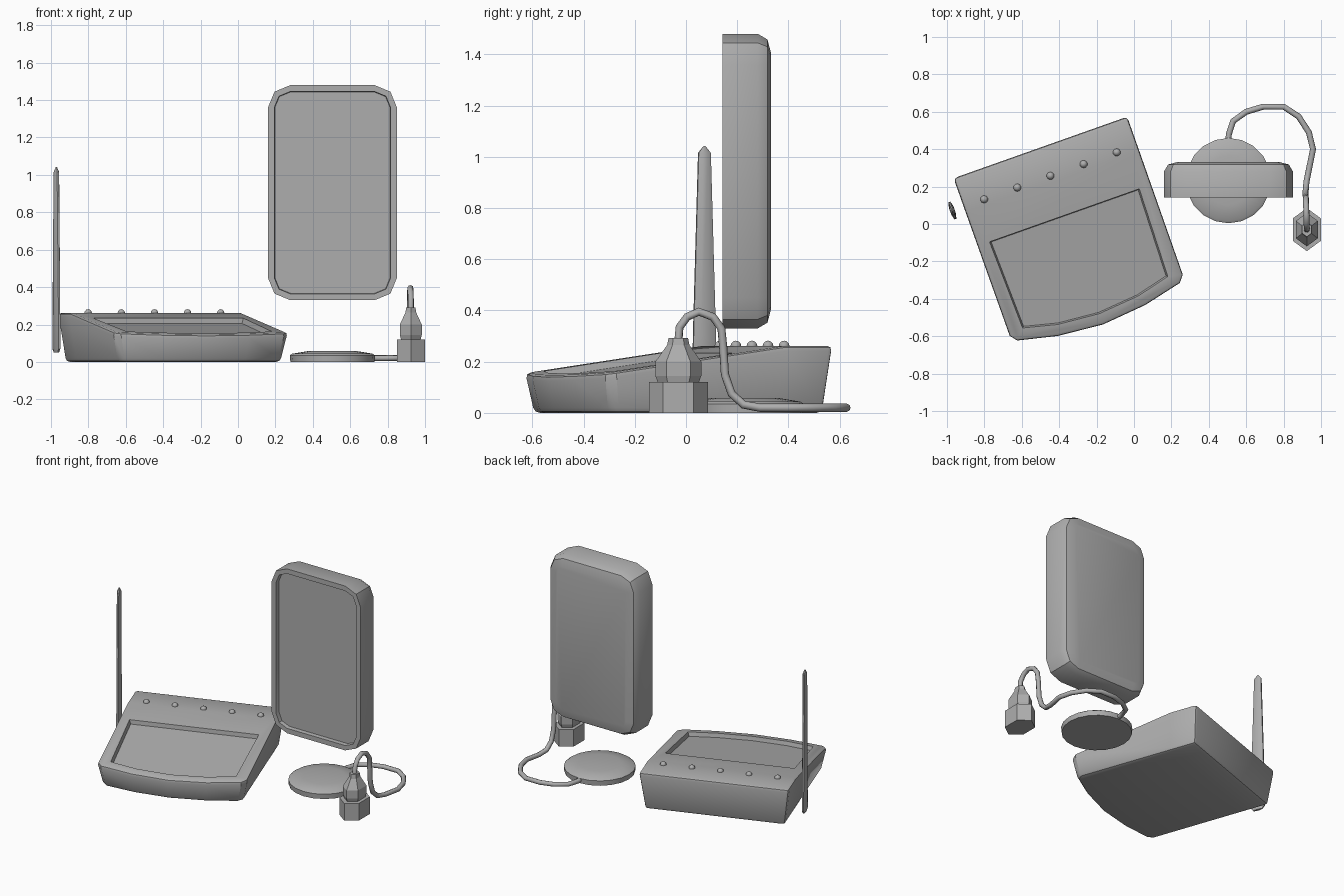
import bpy, bmesh, math
from math import cos, sin, pi, radians

if "Cube" in bpy.data.objects:
    bpy.data.objects.remove(bpy.data.objects["Cube"])

grey = bpy.data.materials.new("plain_grey")
grey.diffuse_color = (0.42, 0.42, 0.42, 1)
grey.use_nodes = True
grey.node_tree.nodes["Principled BSDF"].inputs["Base Color"].default_value = grey.diffuse_color
ANGLE = radians(19.5)          # the tray and its antenna are turned
TRAY = (-0.316, -0.112, 0)


def make(name, verts, faces):
    me = bpy.data.meshes.new(name)
    me.from_pydata(verts, [], faces)
    bm = bmesh.new()
    bm.from_mesh(me)
    bmesh.ops.recalc_face_normals(bm, faces=bm.faces)
    bm.to_mesh(me)
    bm.free()
    me.materials.append(grey)
    ob = bpy.data.objects.new(name, me)
    bpy.context.collection.objects.link(ob)
    return ob


def loft(name, rings):
    """Skin a stack of equal rings and cap both ends."""
    n = len(rings[0])
    faces = [(k * n + i, k * n + (i + 1) % n, (k + 1) * n + (i + 1) % n, (k + 1) * n + i)
             for k in range(len(rings) - 1) for i in range(n)]
    last = (len(rings) - 1) * n
    faces += [tuple(range(n)), tuple(range(last, last + n))]
    return make(name, [p for r in rings for p in r], faces)


def activate(ob):
    bpy.ops.object.select_all(action='DESELECT')
    ob.select_set(True)
    bpy.context.view_layer.objects.active = ob


def smooth(ob, deg=35):
    activate(ob)
    bpy.ops.object.shade_smooth_by_angle(angle=radians(deg))


def mirrored(half):
    """Right half outline, back to front centre -> full loop."""
    return half + [(-x, y) for x, y in reversed(half) if x > 0]


def slope(v):
    return min(0.262, 0.155 + (v + 0.38) * 0.107 / 0.74)


# tray body: sloped top, bowed front, tapered sides
outline = mirrored([(0.495, 0.555), (0.495, 0.36), (0.495, -0.345), (0.465, -0.382),
                    (0.25, -0.432), (0, -0.455)])
n = len(outline)
verts = [(x * 0.93, 0.05 + (y - 0.05) * 0.94, 0) for x, y in outline]
verts += [(x, y, slope(y)) for x, y in outline]
faces = [(i, (i + 1) % n, n + (i + 1) % n, n + i) for i in range(n)]
faces += [tuple(range(n)), (n, n + 1, 2 * n - 2, 2 * n - 1), tuple(range(n + 1, 2 * n - 1))]
body = make("tray_body", verts, faces)
bev = body.modifiers.new("bevel", 'BEVEL')
bev.width, bev.segments, bev.limit_method, bev.angle_limit = 0.02, 2, 'ANGLE', radians(50)

# screen recess cut into the sloped top
rec = mirrored([(0.425, 0.168), (0.412, -0.325), (0.23, -0.37), (0, -0.39)])
cutter = loft("recess_cutter", [[(x * s, y * s, slope(y * s) + dz) for x, y in rec]
                                for s, dz in ((0.98, -0.028), (1.0, 0.0), (1.02, 0.03))])
cutter.hide_render = True
cut = body.modifiers.new("recess", 'BOOLEAN')
cut.operation, cut.object, cut.solver = 'DIFFERENCE', cutter, 'EXACT'
activate(body)
for m in ("bevel", "recess"):
    bpy.ops.object.modifier_apply(modifier=m)
bpy.data.objects.remove(cutter)
smooth(body)
body.location, body.rotation_euler.z = TRAY, ANGLE

# row of five knobs
for i in range(5):
    u, v = (i - 2) * 0.188, 0.392
    bpy.ops.mesh.primitive_uv_sphere_add(
        segments=10, ring_count=6, radius=0.021,
        location=(TRAY[0] + u * cos(ANGLE) - v * sin(ANGLE),
                  TRAY[1] + u * sin(ANGLE) + v * cos(ANGLE), 0.261))
    knob = bpy.context.object
    knob.name = f"knob_{i + 1}"
    knob.data.materials.append(grey)
    smooth(knob, 60)

# antenna: flat tapering blade beside the tray
rings = []
for z, w, t in ((0.05, 0.035, 0.009), (0.07, 0.053, 0.014), (0.3, 0.05, 0.014),
                (1.015, 0.027, 0.013), (1.042, 0.004, 0.003)):
    rings.append([(t * cos(a), w * sin(a), z) for a in [pi / 8 + k * pi / 4 for k in range(8)]])
antenna = loft("antenna", rings)
antenna.location, antenna.rotation_euler.z = (-0.971, 0.072, 0), ANGLE
smooth(antenna)


# upright panel: rounded rectangle, recessed front, rounded back
def panel_ring(inset, y):
    r = max(0.12 - inset, 0.04)
    hx, hz = 0.345 - inset - r, 0.575 - inset - r
    pts = []
    for k, (sx, sz) in enumerate(((1, 1), (-1, 1), (-1, -1), (1, -1))):
        for j in range(3):
            a = (k + j / 2) * pi / 2
            pts.append((0.505 + sx * hx + r * cos(a), y, 0.905 + sz * hz + r * sin(a)))
    return pts


panel = loft("upright_panel", [panel_ring(*p) for p in (
    (0.037, 0.17), (0.034, 0.142), (0.0, 0.142), (0.0, 0.28), (0.022, 0.318), (0.075, 0.332))])
smooth(panel)

# round pad
pad = loft("round_pad", [[(0.505 + r * cos(k * pi / 10), 0.232 + r * sin(k * pi / 10), z)
                          for k in range(20)]
                         for r, z in ((0.225, 0), (0.228, 0.035), (0.215, 0.044), (0.13, 0.058))])
smooth(pad)

# plug: hexagonal block with a tapering neck
hexagon = ((0, 0.115), (-0.075, 0.06), (-0.075, -0.06), (0, -0.115), (0.075, -0.06), (0.075, 0.06))
loft("plug", [[(0.924 + x * s, -0.03 + y * s, z) for x, y in hexagon]
              for z, s in ((0, 1), (0.12, 1), (0.12, 0.7), (0.145, 0.78), (0.2, 0.78),
                           (0.265, 0.38), (0.292, 0.33))])

# cable from the pad, along the ground and up into the plug
path = [(0.505, 0.44, 0.02), (0.507, 0.48, 0.02), (0.53, 0.55, 0.02), (0.6, 0.6, 0.02),
        (0.69, 0.627, 0.02), (0.8, 0.627, 0.02), (0.88, 0.575, 0.02), (0.935, 0.49, 0.02),
        (0.957, 0.4, 0.02), (0.935, 0.29, 0.02), (0.922, 0.225, 0.032), (0.918, 0.178, 0.075),
        (0.918, 0.152, 0.15), (0.918, 0.145, 0.26), (0.92, 0.138, 0.33), (0.92, 0.105, 0.375),
        (0.922, 0.05, 0.395), (0.923, 0.005, 0.375), (0.924, -0.025, 0.335), (0.924, -0.03, 0.28)]
cu = bpy.data.curves.new("cable", 'CURVE')
cu.dimensions, cu.bevel_depth, cu.bevel_resolution, cu.use_fill_caps = '3D', 0.016, 2, True
sp = cu.splines.new('POLY')
sp.points.add(len(path) - 1)
for p, co in zip(sp.points, path):
    p.co = (*co, 1)
cu.materials.append(grey)
cable = bpy.data.objects.new("cable", cu)
bpy.context.collection.objects.link(cable)
activate(cable)
bpy.ops.object.convert(target='MESH')
smooth(bpy.context.object, 60)
